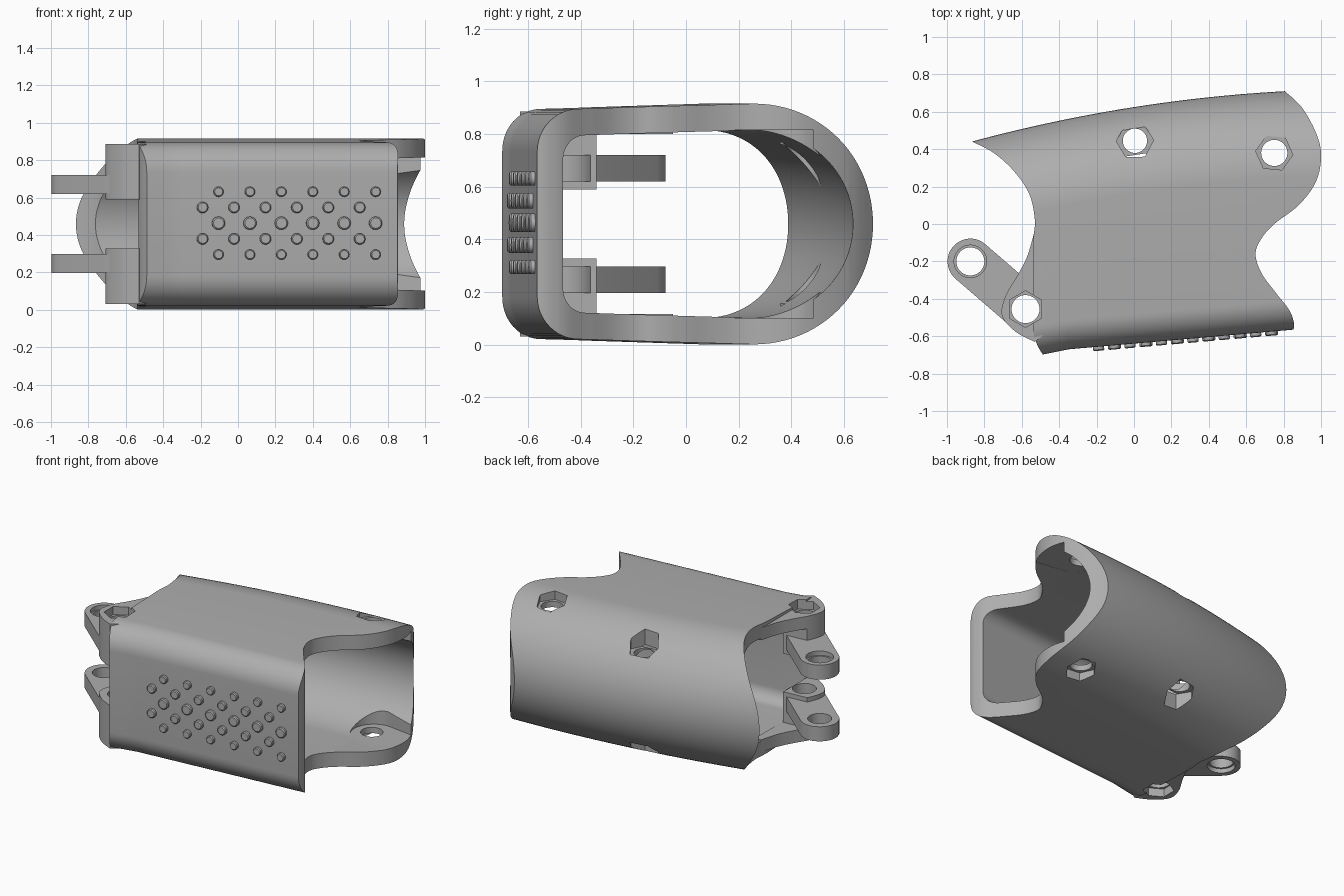
import bpy, bmesh, math
from mathutils import Vector

if "Cube" in bpy.data.objects:
    bpy.data.objects.remove(bpy.data.objects["Cube"])

grey = bpy.data.materials.new("plain_grey")
grey.use_nodes = True
grey.diffuse_color = (0.42, 0.42, 0.42, 1)
grey.node_tree.nodes["Principled BSDF"].inputs["Base Color"].default_value = (0.42, 0.42, 0.42, 1)

MID = 0.4585      # mid height, the part is mirrored about it
HALF = 0.457


def loft(name, rings):
    """Closed solid through a list of equal-length rings."""
    bm = bmesh.new()
    loops = [[bm.verts.new(p) for p in ring] for ring in rings]
    n = len(loops[0])
    for a, b in zip(loops, loops[1:]):
        for i in range(n):
            j = (i + 1) % n
            bm.faces.new((a[i], a[j], b[j], b[i]))
    bm.faces.new(loops[0])
    bm.faces.new(loops[-1])
    bmesh.ops.recalc_face_normals(bm, faces=bm.faces)
    mesh = bpy.data.meshes.new(name)
    bm.to_mesh(mesh)
    bm.free()
    mesh.materials.append(grey)
    ob = bpy.data.objects.new(name, mesh)
    bpy.context.collection.objects.link(ob)
    return ob


def prism(name, outline, z0, z1):
    return loft(name, [[(x, y, z) for x, y in outline] for z in (z0, z1)])


def circle(c, r, n=40, turn=0.0):
    return [(c[0] + r * math.cos(turn + 2 * math.pi * i / n),
             c[1] + r * math.sin(turn + 2 * math.pi * i / n)) for i in range(n)]


def capsule(a, b, r, n=20):
    d = math.atan2(b[1] - a[1], b[0] - a[0])
    arc = lambda c, s: [(c[0] + r * math.cos(s + math.pi * i / n),
                         c[1] + r * math.sin(s + math.pi * i / n)) for i in range(n + 1)]
    return arc(a, d + math.pi / 2) + arc(b, d - math.pi / 2)


def smooth_path(pts, steps=6):
    """Catmull-Rom curve through the points."""
    p = [Vector(q) for q in [pts[0]] + pts + [pts[-1]]]
    out = []
    for a, b, c, d in zip(p, p[1:], p[2:], p[3:]):
        for k in range(steps):
            t = k / steps
            v = 0.5 * (2 * b + (c - a) * t + (2 * a - 5 * b + 4 * c - d) * t ** 2
                       + (3 * b - a - 3 * c + d) * t ** 3)
            out.append((v.x, v.y))
    return out + [pts[-1]]


def boolean(ob, cutter, op):
    mod = ob.modifiers.new("cut", "BOOLEAN")
    mod.operation, mod.solver, mod.object = op, "EXACT", cutter
    bpy.context.view_layer.objects.active = ob
    bpy.ops.object.modifier_apply(modifier=mod.name)
    bpy.data.objects.remove(cutter)


def flip(z):
    return 2 * MID - z


def front_y(x):
    return -0.67 + (0.0875 if x > -0.35 else 0.2) * (x + 0.35)


def back_y(x):
    return 0.625 + 0.157 * x - 0.064 * x * x


def section(x, front, side, back, r):
    """Ring with two rounded front corners and an elliptical back."""
    yf, yb, h = front_y(x) + front, back_y(x) - back, HALF - side
    a, hf = 0.46 - back, HALF - 0.02 - side
    half = []
    for i in range(25):                     # back, from rear point to top
        t = math.pi / 2 * i / 24
        half.append((yb - a + a * math.cos(t), h * math.sin(t)))
    for i in range(13):                     # front corner, from top to front
        t = math.pi / 2 * i / 12
        half.append((yf + r - r * math.sin(t), hf - r + r * math.cos(t)))
    low = [(y, -z) for y, z in reversed(half[1:])]
    return [(x, y, MID + z) for y, z in half + low]


# sleeve: hollow lofted tube trimmed by the end curves
stations = [-1.0 + 0.05 * i for i in range(43)]
sleeve = loft("sleeve", [section(x, 0, 0, 0, 0.16) for x in stations])
hollow = loft("hollow", [section(x, 0.1, 0.1, 0.08, 0.09) for x in stations])
boolean(sleeve, hollow, "DIFFERENCE")

right_end = smooth_path([(0.8, 0.715), (0.9, 0.62), (0.98, 0.47), (1.0, 0.35), (0.97, 0.22),
                         (0.88, 0.1), (0.75, 0), (0.68, -0.08), (0.65, -0.16), (0.68, -0.26),
                         (0.76, -0.37), (0.83, -0.46), (0.855, -0.53), (0.85, -0.58)])
left_end = smooth_path([(-0.48, -0.71), (-0.52, -0.64), (-0.54, -0.55), (-0.54, -0.3),
                        (-0.54, -0.1), (-0.53, 0.02), (-0.56, 0.16), (-0.64, 0.28),
                        (-0.75, 0.38), (-0.875, 0.445)])
trim = right_end + [(0.85, -0.9), (-0.48, -0.9)] + left_end + [(-0.875, 0.9), (0.8, 0.9)]
boolean(sleeve, prism("trim", trim, -0.3, 1.3), "INTERSECT")

# recess inside the rear tabs
recess = prism("recess", capsule((0.78, 0.36), (1.2, 0.3), 0.15), flip(0.815), 0.815)
boolean(sleeve, recess, "DIFFERENCE")

hinge, pin = (-0.58, -0.455), (-0.875, -0.2)


def drill(ob, c, hole, hexagon, floor, turn):
    """Through hole with a hexagonal pocket from above and below."""
    boolean(ob, prism("hole", circle(c, hole), -0.3, 1.3), "DIFFERENCE")
    for z0, z1 in ((floor, 1.3), (-0.3, flip(floor))):
        boolean(ob, prism("pocket", circle(c, hexagon, 6, turn), z0, z1), "DIFFERENCE")


drill(sleeve, (0.005, 0.445), 0.065, 0.1, 0.76, 0.03)
drill(sleeve, (0.75, 0.38), 0.07, 0.1, 0.855, -0.1)
drill(sleeve, hinge, 0.075, 0.098, 0.83, math.pi / 6)

# hinge ears and link arms, upper and lower
ear_edge = smooth_path([(-0.535, -0.05), (-0.57, -0.17), (-0.62, -0.27), (-0.68, -0.37),
                        (-0.708, -0.46), (-0.69, -0.52), (-0.62, -0.585), (-0.53, -0.63)])
ear_outline = ear_edge + [(-0.49, -0.6), (-0.49, -0.05)]
block_outline = [p for p in ear_edge if p[1] < -0.34] + [(-0.5, -0.6), (-0.5, -0.34)]
parts = [sleeve]
for side in ("upper", "lower"):
    place = (lambda z: z) if side == "upper" else flip
    plate = prism(side + "_ear", ear_outline, place(0.8), place(0.885))
    block = prism(side + "_hinge_block", block_outline, place(0.59), place(0.8))
    arm = prism(side + "_link_arm", capsule(pin, hinge, 0.122), place(0.62), place(0.72))
    for ob in (plate, block, arm):
        drill(ob, hinge, 0.075, 0.098, 0.83, math.pi / 6)
        parts.append(ob)
    boolean(arm, prism("hole", circle(pin, 0.075), -0.3, 1.3), "DIFFERENCE")
    boolean(arm, prism("rim", circle(pin, 0.087), place(0.69), place(0.8)), "DIFFERENCE")

# grip studs on the front wall
normal = Vector((0.0875, -1, 0)).normalized()
along = Vector((1, 0.0875, 0)).normalized()
for row in range(5):
    z = 0.295 + 0.084 * row
    r = 0.035 if row == 2 else 0.03 if row % 2 else 0.027
    for col in range(6):
        x = 0.168 * col - (0.19 if row % 2 else 0.105)
        base = Vector((x, front_y(x), z))
        rings = []
        for out, k in ((-0.02, 1), (0.016, 1), (0.022, 0.8)):
            rings.append([base + normal * out + along * u + Vector((0, 0, v))
                          for u, v in circle((0, 0), r * k, 20)])
        parts.append(loft("grip_stud", rings))

# smooth shading with sharp edges kept
bpy.ops.object.select_all(action="DESELECT")
for ob in parts:
    ob.select_set(True)
bpy.context.view_layer.objects.active = sleeve
bpy.ops.object.shade_smooth_by_angle(angle=math.radians(30))
